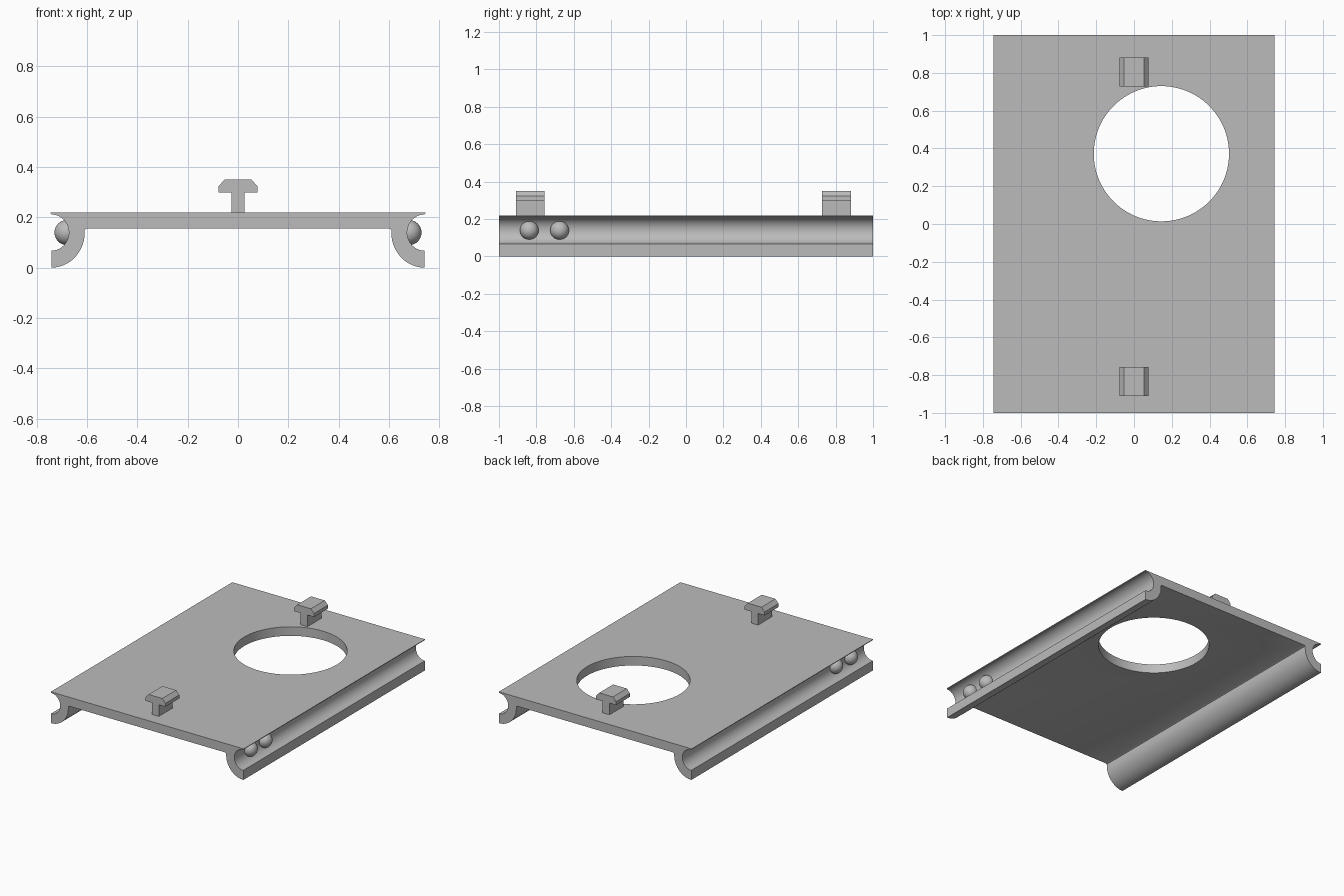
import bpy
import bmesh
from math import sin, cos, pi, radians

cube = bpy.data.objects.get("Cube")
if cube:
    bpy.data.objects.remove(cube, do_unlink=True)

GREY = (0.5, 0.5, 0.5, 1)
grey = bpy.data.materials.new("plain grey")
grey.use_nodes = True
grey.diffuse_color = GREY
grey.node_tree.nodes["Principled BSDF"].inputs["Base Color"].default_value = GREY


def activate(obj):
    bpy.ops.object.select_all(action='DESELECT')
    obj.select_set(True)
    bpy.context.view_layer.objects.active = obj


def smooth(obj):
    activate(obj)
    bpy.ops.object.shade_smooth_by_angle(angle=radians(30))


def extrude_profile(name, profile, y0, y1):
    """Extrude a closed (x, z) outline along y."""
    bm = bmesh.new()
    face = bm.faces.new([bm.verts.new((x, y0, z)) for x, z in profile])
    grown = bmesh.ops.extrude_face_region(bm, geom=[face])
    verts = [g for g in grown["geom"] if isinstance(g, bmesh.types.BMVert)]
    bmesh.ops.translate(bm, verts=verts, vec=(0, y1 - y0, 0))
    bmesh.ops.recalc_face_normals(bm, faces=bm.faces[:])
    mesh = bpy.data.meshes.new(name)
    bm.to_mesh(mesh)
    bm.free()
    mesh.materials.append(grey)
    obj = bpy.data.objects.new(name, mesh)
    bpy.context.collection.objects.link(obj)
    return obj


def arc(cx, cz, rx, rz, start, end, steps):
    angles = [radians(start + (end - start) * i / steps) for i in range(steps + 1)]
    return [(cx + rx * cos(a), cz + rz * sin(a)) for a in angles]


# Plate with a curled rail along each long side
EDGE, MID = 0.741, 0.139
side = [(0.744, 0.218), (0.744, 0.214)]
side += arc(EDGE, MID, 0.069, 0.072, 90, 270, 40)    # groove
side += arc(EDGE, MID, 0.132, 0.139, 270, 180, 24)   # rounded outside
side += [(0.609, 0.15), (0.6, 0.155)]
outline = side + [(-x, z) for x, z in reversed(side)]
plate = extrude_profile("plate_with_rails", outline, -1, 1)

# Round opening through the plate
bpy.ops.mesh.primitive_cylinder_add(vertices=96, radius=0.358, depth=0.4,
                                    location=(0.145, 0.372, 0.2))
cutter = bpy.context.object
cutter.name = "opening_cutter"
cutter.hide_render = True
cut = plate.modifiers.new("opening", 'BOOLEAN')
cut.operation = 'DIFFERENCE'
cut.solver = 'EXACT'
cut.object = cutter
activate(plate)
bpy.ops.object.modifier_apply(modifier=cut.name)
bpy.data.objects.remove(cutter, do_unlink=True)
smooth(plate)

# T-shaped pegs on top
half = [(0.026, 0.21), (0.026, 0.299), (0.077, 0.299), (0.077, 0.323), (0.053, 0.35)]
peg = half + [(-x, z) for x, z in reversed(half)]
for name, y in (("front_peg", -0.91), ("back_peg", 0.728)):
    extrude_profile(name, peg, y, y + 0.153)

# Balls seated in the grooves
for label, sign in (("left", 1), ("right", -1)):
    for i, y in enumerate((-0.838, -0.676)):
        bpy.ops.mesh.primitive_uv_sphere_add(segments=32, ring_count=16, radius=0.05,
                                             location=(sign * 0.679, y, MID))
        ball = bpy.context.object
        ball.name = f"{label}_ball_{i + 1}"
        ball.data.materials.append(grey)
        smooth(ball)
